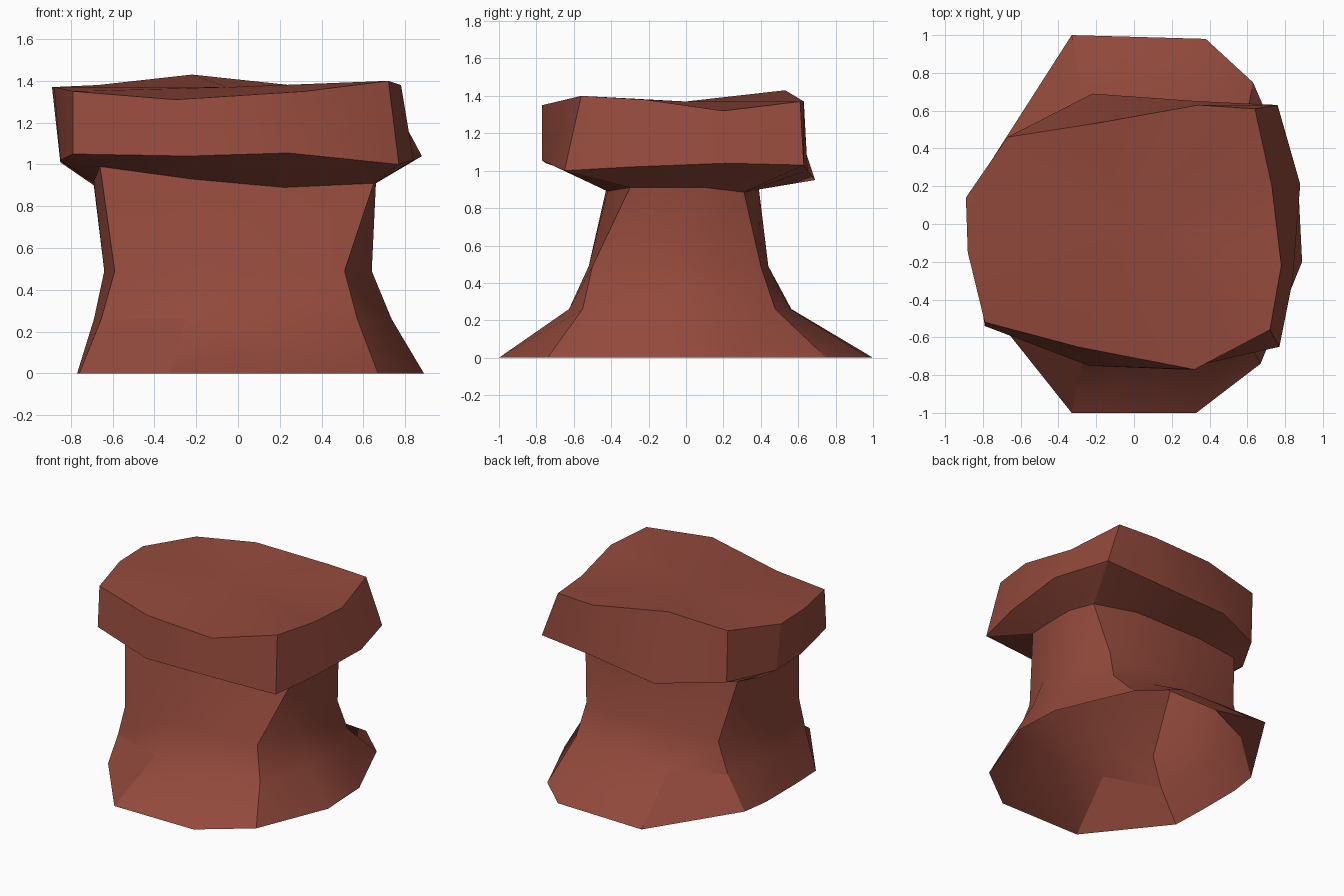
import bpy, bmesh
from mathutils import Vector

if "Cube" in bpy.data.objects:
    bpy.data.objects.remove(bpy.data.objects["Cube"])

clay = bpy.data.materials.new("red sandstone")
clay.diffuse_color = (0.29, 0.067, 0.045, 1)
clay.use_nodes = True
clay.node_tree.nodes["Principled BSDF"].inputs["Base Color"].default_value = clay.diffuse_color


def loft(name, rings, centre=None):
    """Skin equal-length rings from bottom to top; optionally close the top."""
    bm = bmesh.new()
    loops = [[bm.verts.new(p) for p in ring] for ring in rings]
    n = len(loops[0])
    for low, high in zip(loops, loops[1:]):
        for i in range(n):
            j = (i + 1) % n
            bm.faces.new((low[i], low[j], high[j], high[i]))
    if centre:
        mid = bm.verts.new(centre)
        for i in range(n):
            bm.faces.new((loops[-1][i], loops[-1][(i + 1) % n], mid))
    mesh = bpy.data.meshes.new(name)
    bm.to_mesh(mesh)
    bm.free()
    mesh.materials.append(clay)
    obj = bpy.data.objects.new(name, mesh)
    bpy.context.collection.objects.link(obj)
    bpy.ops.object.select_all(action='DESELECT')
    obj.select_set(True)
    bpy.context.view_layer.objects.active = obj
    bpy.ops.object.shade_smooth_by_angle(angle=0.55)
    return obj


# Rings run counter-clockwise from the front left corner
foot = [(-.76, -.46), (-.33, -1), (.33, -1), (.67, -.74), (.89, -.2), (.87, .2),
        (.63, .75), (.38, .98), (-.33, 1), (-.74, .36), (-.77, .15), (-.77, -.2)]
waist = [(-.59, -.50), (-.2, -.52), (.2, -.52), (.51, -.50), (.64, -.2), (.64, .15),
         (.55, .40), (.25, .44), (-.2, .44), (-.55, .40), (-.64, .15), (-.64, -.15)]
neck = [(-.66, -.40, .99), (-.22, -.42, .93), (.22, -.42, .89), (.65, -.30, .91),
        (.66, -.1, .91), (.66, .1, .91), (.62, .31, .885), (.3, .39, .9),
        (-.25, .39, .9), (-.64, .3, .93), (-.69, .1, .9), (-.69, -.15, .92)]

# Stem: open underneath, flaring towards the foot
flare = [(w[0] + .38 * (f[0] - w[0]), w[1] + .22 * (f[1] - w[1]), .26)
         for w, f in zip(waist, foot)]
loft("rock_stem", [[(x, y, 0) for x, y in foot], flare,
                   [(x, y, .49) for x, y in waist], neck])

# Cap: underside from the neck, leaning side wall, uneven top
rim = [(-.79, -.54, 1.05), (-.24, -.75, 1.04), (.24, -.77, 1.055), (.77, -.65, 1.0),
       (.84, -.3, 1.02), (.88, .21, 1.04), (.76, .63, 1.03), (.34, .65, 1.0),
       (-.22, .69, .95), (-.66, .46, .99), (-.85, .14, 1.01), (-.85, -.15, 1.02)]
crown = [(-.79, -.52, 1.35), (-.30, -.65, 1.31), (.32, -.77, 1.35), (.72, -.56, 1.40),
         (.78, -.22, 1.38), (.73, .2, 1.32), (.64, .61, 1.37), (.34, .63, 1.37),
         (-.22, .53, 1.43), (-.67, .46, 1.38), (-.89, .14, 1.37), (-.88, -.15, 1.37)]
loft("rock_cap", [neck, rim, crown], centre=(-.05, 0, 1.37))
